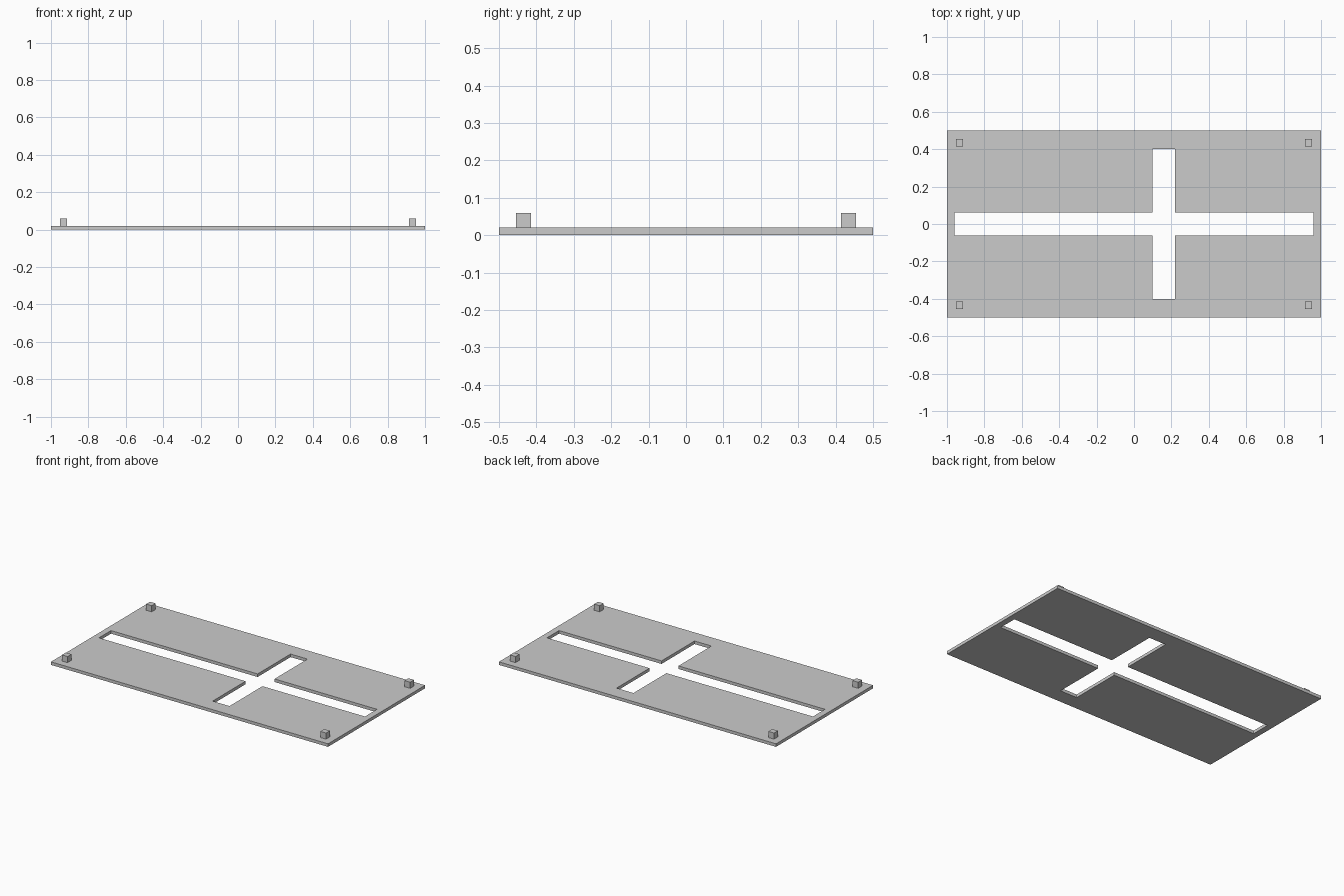
import bpy
import bmesh

cube = bpy.data.objects.get("Cube")
if cube:
    bpy.data.objects.remove(cube, do_unlink=True)

THICK = 0.02
PEG = 0.04

grey = bpy.data.materials.new("light_grey")
grey.use_nodes = True
grey.diffuse_color = (0.6, 0.6, 0.6, 1)
grey.node_tree.nodes["Principled BSDF"].inputs["Base Color"].default_value = (0.6, 0.6, 0.6, 1)


def add_object(name, bm):
    bmesh.ops.recalc_face_normals(bm, faces=bm.faces)
    mesh = bpy.data.meshes.new(name)
    bm.to_mesh(mesh)
    bm.free()
    mesh.materials.append(grey)
    obj = bpy.data.objects.new(name, mesh)
    bpy.context.collection.objects.link(obj)
    return obj


# Base plate: a grid of panels leaving out the cross-shaped slot
xs = [-1, -0.96, 0.098, 0.22, 0.96, 1]
ys = [-0.5, -0.402, -0.062, 0.062, 0.402, 0.5]


def in_slot(i, j):
    long_arm = 1 <= i <= 3 and j == 2
    short_arm = i == 2 and 1 <= j <= 3
    return long_arm or short_arm


bm = bmesh.new()
grid = [[bm.verts.new((x, y, 0)) for y in ys] for x in xs]
for i in range(len(xs) - 1):
    for j in range(len(ys) - 1):
        if not in_slot(i, j):
            bm.faces.new((grid[i][j], grid[i + 1][j], grid[i + 1][j + 1], grid[i][j + 1]))

# Thicken the plate upwards
raised = bmesh.ops.extrude_face_region(bm, geom=bm.faces[:], use_keep_orig=True)
top = [v for v in raised["geom"] if isinstance(v, bmesh.types.BMVert)]
bmesh.ops.translate(bm, verts=top, vec=(0, 0, THICK))
add_object("base_plate", bm)

# Square corner pegs
for side, sx in (("right", -1), ("left", 1)):
    for end, sy in (("front", -1), ("back", 1)):
        bm = bmesh.new()
        bmesh.ops.create_cube(bm, size=PEG)
        peg = add_object(f"{end}_{side}_peg", bm)
        peg.location = (sx * 0.933, sy * 0.434, THICK + PEG / 2)
